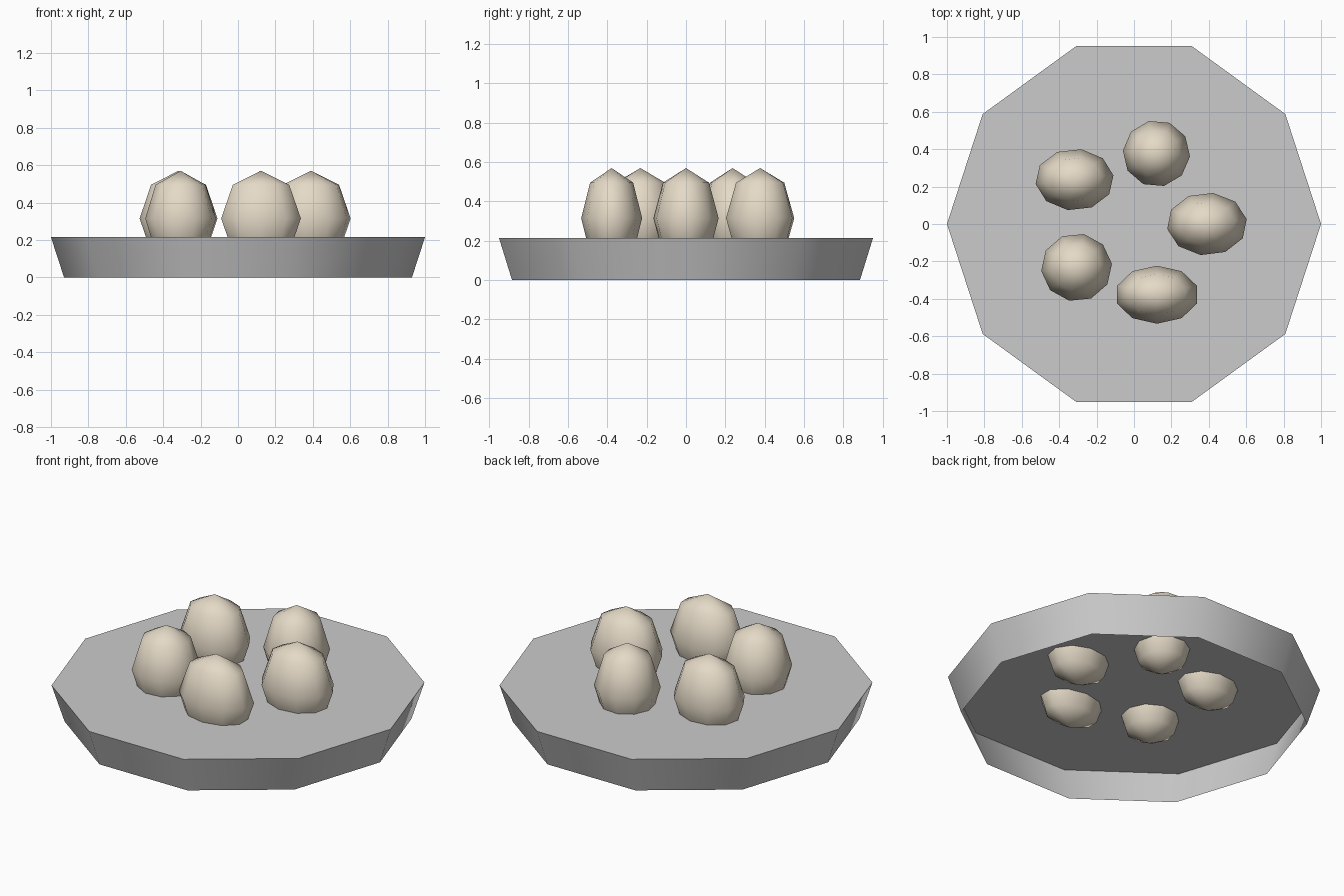
import bpy, bmesh, math
from mathutils import Matrix

if "Cube" in bpy.data.objects:
    bpy.data.objects.remove(bpy.data.objects["Cube"])


def material(name, rgb):
    m = bpy.data.materials.new(name)
    m.diffuse_color = (*rgb, 1)
    m.use_nodes = True
    m.node_tree.nodes["Principled BSDF"].inputs["Base Color"].default_value = m.diffuse_color
    return m


def finish(bm, name, mat, angle):
    # smooth shading, keeping edges above the angle sharp
    bm.normal_update()
    for f in bm.faces:
        f.smooth = True
    for e in bm.edges:
        if len(e.link_faces) == 2 and e.calc_face_angle(0) > math.radians(angle):
            e.smooth = False
    me = bpy.data.meshes.new(name)
    bm.to_mesh(me)
    bm.free()
    me.materials.append(mat)
    bpy.context.collection.objects.link(bpy.data.objects.new(name, me))


grey = material("grey", (0.6, 0.6, 0.6))
cream = material("cream shell", (0.78, 0.70, 0.57))

# ten-sided nest base: flared wall with a flat top, open underneath
bm = bmesh.new()
rings = [[bm.verts.new((r * math.cos(i * math.pi / 5), r * math.sin(i * math.pi / 5), z))
          for i in range(10)] for r, z in ((0.93, 0), (1.0, 0.215))]
for i in range(10):
    j = (i + 1) % 10
    bm.faces.new((rings[0][i], rings[0][j], rings[1][j], rings[1][i]))
bm.faces.new(rings[1])
finish(bm, "nest_base", grey, 45)

# eggs sunk through the top: x, y, half width x, half width y, facet turn in degrees
eggs = [(0.39, 0.0, 0.215, 0.168, -9),
        (0.12, 0.377, 0.18, 0.178, 13),
        (-0.318, 0.237, 0.21, 0.165, -10),
        (-0.307, -0.232, 0.19, 0.182, -12),
        (0.123, -0.378, 0.224, 0.155, 0)]
for n, (x, y, a, b, turn) in enumerate(eggs, 1):
    bm = bmesh.new()
    bmesh.ops.create_uvsphere(bm, u_segments=10, v_segments=4, radius=1)
    bm.transform(Matrix.Translation((x, y, 0.315))
                 @ Matrix.Diagonal((a, b, 0.255, 1))
                 @ Matrix.Rotation(math.radians(turn), 4, 'Z'))
    finish(bm, f"egg_{n}", cream, 180)
